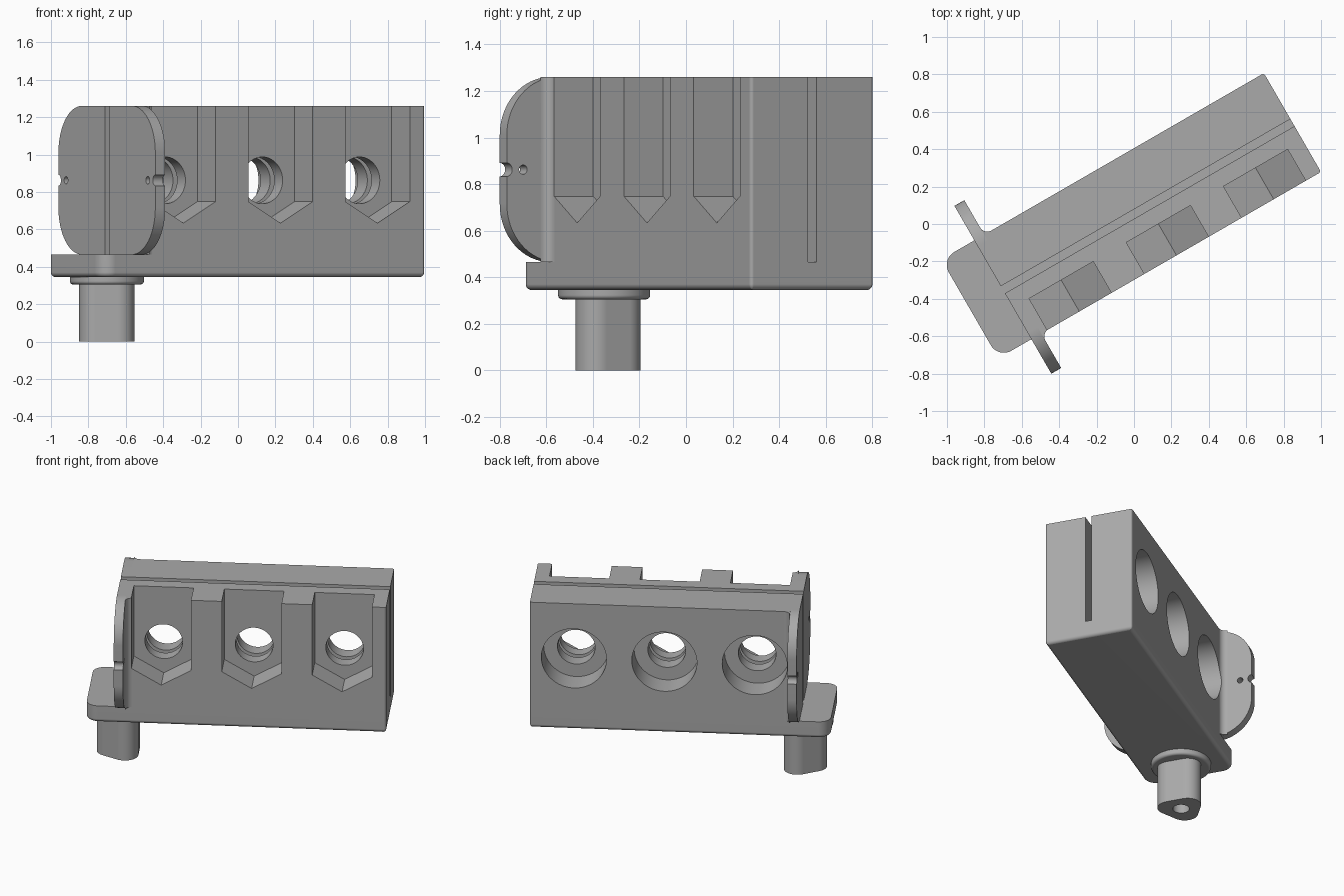
import bpy, bmesh, math
from mathutils import Vector, Matrix

if "Cube" in bpy.data.objects:
    bpy.data.objects.remove(bpy.data.objects["Cube"])

grey = bpy.data.materials.new("plain grey")
grey.use_nodes = True
colour = (0.4, 0.4, 0.4, 1)
grey.diffuse_color = colour
grey.node_tree.nodes["Principled BSDF"].inputs["Base Color"].default_value = colour

# Main dimensions, in the block's own frame before it is turned
MID = 0.046                      # centre line in y
HALF = 0.305                     # half the block thickness
FRONT, BACK = MID - HALF, MID + HALF
BASE, STEP, TOP = 0.345, 0.465, 1.26
END = 1.005
PLATE_IN, PLATE_OUT = -0.722, -0.783
HOLE_Z = 0.862


def rounded(corners, steps=10):
    """Outline from (a, b, radius) corners, each replaced by an arc."""
    pts = []
    for i, (a, b, r) in enumerate(corners):
        p = Vector((a, b))
        if r == 0:
            pts.append(p)
            continue
        d1 = (Vector(corners[i - 1][:2]) - p).normalized()
        d2 = (Vector(corners[(i + 1) % len(corners)][:2]) - p).normalized()
        half = d1.angle(d2) / 2
        c = p + (d1 + d2).normalized() * r / math.sin(half)
        t = r / math.tan(half)
        s, e = (p + d1 * t - c).normalized(), (p + d2 * t - c).normalized()
        pts += [c + s.slerp(e, k / steps) * r for k in range(steps + 1)]
    return pts


def circle(a, b, r, n=48):
    return [(a + r * math.cos(2 * math.pi * k / n),
             b + r * math.sin(2 * math.pi * k / n)) for k in range(n)]


def prism(name, outline, axis, lo, hi, bottom_round=0):
    """Extrude an outline along x, y or z; optionally round its lower rim."""
    place = {"x": lambda a, b, t: (t, a, b),
             "y": lambda a, b, t: (a, t, b),
             "z": lambda a, b, t: (a, b, t)}[axis]
    bm = bmesh.new()
    rings = [[bm.verts.new(place(a, b, t)) for a, b in outline] for t in (lo, hi)]
    n = len(outline)
    bm.faces.new(rings[0])
    bm.faces.new(rings[1])
    for i in range(n):
        j = (i + 1) % n
        bm.faces.new((rings[0][i], rings[0][j], rings[1][j], rings[1][i]))
    bmesh.ops.recalc_face_normals(bm, faces=bm.faces)
    if bottom_round:
        low = set(rings[0])
        rim = [e for e in bm.edges if all(v in low for v in e.verts)]
        bmesh.ops.bevel(bm, geom=rim, offset=bottom_round, segments=5,
                        profile=0.5, affect="EDGES")
    mesh = bpy.data.meshes.new(name)
    bm.to_mesh(mesh)
    bm.free()
    mesh.materials.append(grey)
    obj = bpy.data.objects.new(name, mesh)
    bpy.context.collection.objects.link(obj)
    return obj


def apply_modifier(obj, mod):
    bpy.context.view_layer.objects.active = obj
    bpy.ops.object.modifier_apply(modifier=mod.name)


def cut(obj, *shape):
    cutter = prism("cutter", *shape)
    cutter.hide_render = True
    mod = obj.modifiers.new("cut", "BOOLEAN")
    mod.operation, mod.solver, mod.object = "DIFFERENCE", "EXACT", cutter
    apply_modifier(obj, mod)
    bpy.data.objects.remove(cutter)


# Base slab with rounded corners and a rounded lower rim
slab = prism("base_slab", rounded([
    (-0.987, FRONT, 0.08), (END, FRONT, 0.015),
    (END, BACK, 0.015), (-0.987, BACK, 0.08)]), "z", BASE, STEP, 0.025)

# Upright block, flaring into the end plate with small fillets
FLARE = 0.045
block = prism("block", rounded([
    (PLATE_IN, FRONT - FLARE, 0), (PLATE_IN, FRONT, FLARE * 0.98),
    (END, FRONT, 0.015), (END, BACK, 0.015),
    (PLATE_IN, BACK, FLARE * 0.98), (PLATE_IN, BACK + FLARE, 0)]), "z", STEP, TOP)

# End plate with big rounded corners
W = 0.518
plate = prism("end_plate", rounded([
    (MID - W, STEP, 0.25), (MID + W, STEP, 0.25),
    (MID + W, TOP, 0.25), (MID - W, TOP, 0.25)], 16), "x", PLATE_OUT, PLATE_IN)

# Long slot through block and plate
slot = rounded([(MID - 0.022, STEP - 0.02, 0), (MID + 0.022, STEP - 0.02, 0),
                (MID + 0.022, TOP + 0.1, 0), (MID - 0.022, TOP + 0.1, 0)])
for part in (block, plate):
    cut(part, slot, "x", -0.9, END + 0.1)

# Nut pockets in front, bolt holes through, round counterbores behind
P = 0.198
for i in range(3):
    x = -0.487 + 0.6 * i
    side = HOLE_Z - P * math.tan(math.pi / 6)
    tip = HOLE_Z - P / math.cos(math.pi / 6)
    pocket = [(x - P, TOP + 0.1), (x - P, side), (x, tip), (x + P, side), (x + P, TOP + 0.1)]
    cut(block, pocket, "y", FRONT - 0.1, -0.065)
    cut(block, circle(x, HOLE_Z, 0.125), "y", -0.2, BACK - 0.1)
    cut(block, circle(x, HOLE_Z, 0.216, 64), "y", BACK - 0.18, BACK + 0.1)

# Edge notches and pin holes in the end plate
for s in (-1, 1):
    cut(plate, circle(MID + s * (W + 0.003), HOLE_Z, 0.03, 20), "x", -0.9, -0.6)
    cut(plate, circle(MID + s * 0.437, HOLE_Z, 0.02, 20), "x", -0.9, -0.6)

# Collar and rounded triangular peg with a blind hole
collar = prism("peg_collar", circle(PLATE_OUT, MID, 0.198, 64), "z", 0.305, BASE, 0.018)
R = 0.068 + 0.089 * 2            # sharp triangle reach before rounding
peg = prism("peg", rounded([
    (PLATE_OUT + R * math.cos(math.radians(a)),
     MID + R * math.sin(math.radians(a)), 0.089) for a in (60, 180, 300)], 16),
    "z", 0, 0.31)
cut(peg, circle(PLATE_OUT, MID, 0.055, 32), "z", -0.1, 0.2)

# Smooth the curved faces and turn the whole assembly
turn = Matrix.Rotation(math.radians(30), 4, "Z")
for obj in (slab, block, plate, collar, peg):
    obj.data.transform(turn)
    bpy.ops.object.select_all(action="DESELECT")
    obj.select_set(True)
    bpy.context.view_layer.objects.active = obj
    bpy.ops.object.shade_smooth_by_angle(angle=math.radians(30))
    weighted = obj.modifiers.new("even_shading", "WEIGHTED_NORMAL")
    weighted.keep_sharp = True
